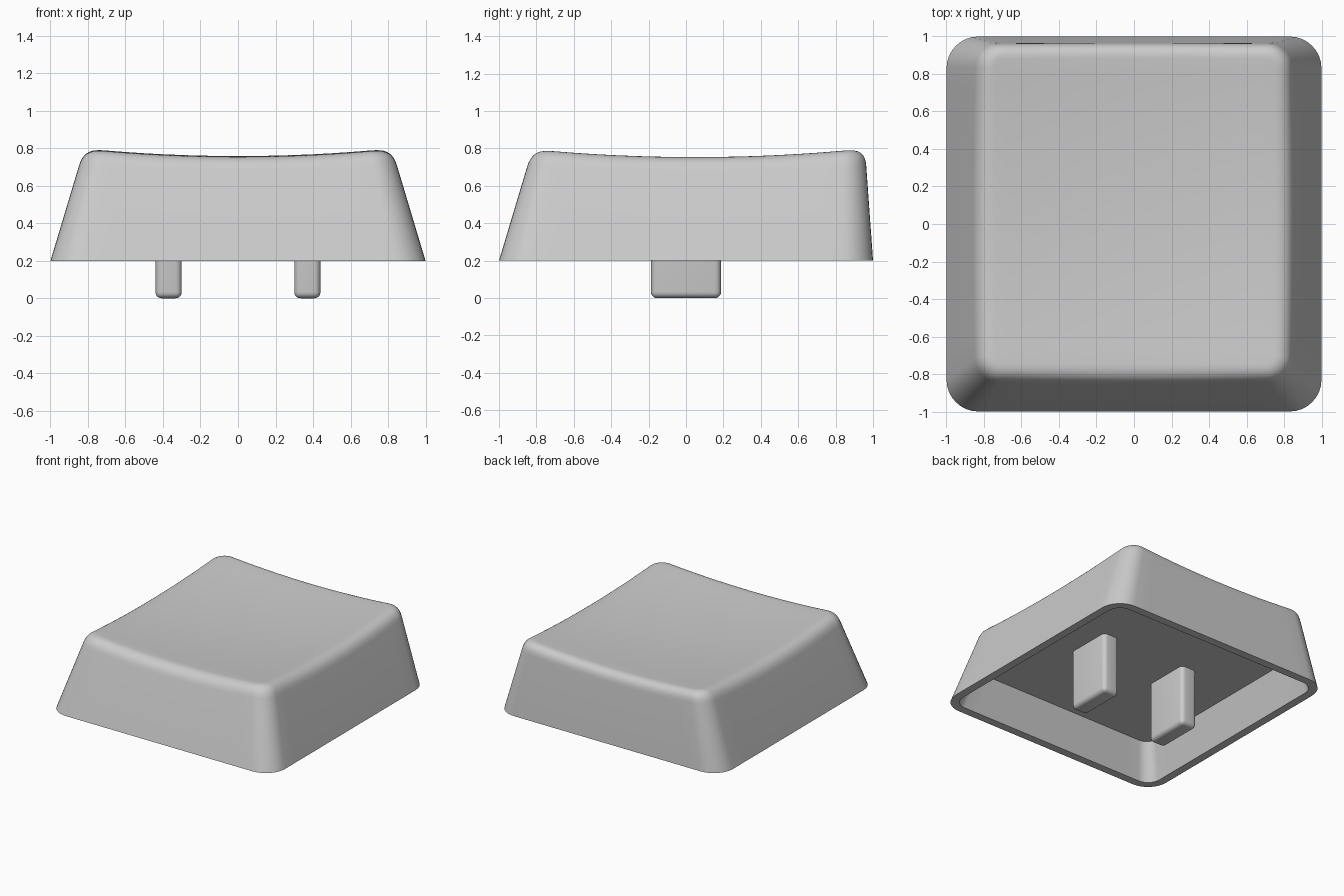
import bpy, bmesh, math

if "Cube" in bpy.data.objects:
    bpy.data.objects.remove(bpy.data.objects["Cube"])

BASE_Z, TOP_Z, CEIL_Z = 0.2, 0.8, 0.48

grey = bpy.data.materials.new("plain grey")
grey.diffuse_color = (0.6, 0.6, 0.6, 1)
grey.use_nodes = True
grey.node_tree.nodes["Principled BSDF"].inputs["Base Color"].default_value = grey.diffuse_color


def rounded_rect(x0, x1, y0, y1, r, corner=8, side=14):
    """Counter-clockwise outline with evenly divided sides and arcs."""
    centres = [(x1 - r, y0 + r, -90), (x1 - r, y1 - r, 0),
               (x0 + r, y1 - r, 90), (x0 + r, y0 + r, 180)]
    arcs = []
    for cx, cy, a in centres:
        arcs.append([(cx + r * math.cos(math.radians(a + 90 * i / corner)),
                      cy + r * math.sin(math.radians(a + 90 * i / corner)))
                     for i in range(corner + 1)])
    pts = []
    for k, arc in enumerate(arcs):
        pts += arc
        (ax, ay), (bx, by) = arc[-1], arcs[(k + 1) % 4][0]
        pts += [(ax + (bx - ax) * i / side, ay + (by - ay) * i / side)
                for i in range(1, side)]
    return pts


def dish(x, y):
    """Height of the scooped top."""
    return 0.72 + 0.06 * x * x + 0.055 * (y - 0.05) ** 2


def finish(name, bm):
    bmesh.ops.recalc_face_normals(bm, faces=bm.faces)
    mesh = bpy.data.meshes.new(name)
    bm.to_mesh(mesh)
    bm.free()
    mesh.materials.append(grey)
    ob = bpy.data.objects.new(name, mesh)
    bpy.context.collection.objects.link(ob)
    bpy.ops.object.select_all(action='DESELECT')
    ob.select_set(True)
    bpy.context.view_layer.objects.active = ob
    bpy.ops.object.shade_smooth_by_angle(angle=math.radians(35))
    return ob


# Hollow cap: rings run from the inner ceiling, over the rim and up to the dish
foot = rounded_rect(-1, 1, -1, 1, 0.17)
crown = rounded_rect(-0.82, 0.82, -0.82, 0.957, 0.12)
lip = rounded_rect(-0.745, 0.745, -0.745, 0.88, 0.05)
ceiling = rounded_rect(-0.85, 0.85, -0.85, 0.915, 0.09)
opening = rounded_rect(-0.935, 0.935, -0.935, 0.935, 0.105)


def wall(b, t, z):
    f = (z - BASE_Z) / (TOP_Z - BASE_Z)
    return (b[0] + (t[0] - b[0]) * f, b[1] + (t[1] - b[1]) * f, z)


rings = [[(x, y, CEIL_Z) for x, y in ceiling],
         [(x, y, BASE_Z) for x, y in opening],
         [(x, y, BASE_Z) for x, y in foot]]
for i in range(9):                       # soft shoulder
    u = i / 8
    ring = []
    for b, t, a in zip(foot, crown, lip):
        edge = dish(*t)
        p, q = wall(b, t, edge - 0.085), wall(b, t, edge)
        s = (a[0], a[1], dish(*a))
        ring.append([p[k] * (1 - u) ** 2 + 2 * q[k] * u * (1 - u) + s[k] * u * u
                     for k in range(3)])
    rings.append(ring)
for i in range(1, 10):                   # scooped top
    f = 1 - i / 10
    pts = [(x * f, 0.0675 + (y - 0.0675) * f) for x, y in lip]
    rings.append([(x, y, dish(x, y)) for x, y in pts])

bm = bmesh.new()
loops = [[bm.verts.new(p) for p in ring] for ring in rings]
n = len(foot)
for lo, hi in zip(loops, loops[1:]):
    for i in range(n):
        j = (i + 1) % n
        bm.faces.new((lo[i], lo[j], hi[j], hi[i]))
bm.faces.new(loops[0])
centre = bm.verts.new((0, 0.0675, dish(0, 0.0675)))
for i in range(n):
    bm.faces.new((loops[-1][i], loops[-1][(i + 1) % n], centre))
finish("keycap_shell", bm)

# Two mounting prongs hanging from the ceiling
for side, x in (("left", -0.37), ("right", 0.37)):
    bm = bmesh.new()
    bmesh.ops.create_cube(bm, size=1)
    for v in bm.verts:
        v.co = (x + v.co.x * 0.14, v.co.y * 0.375, 0.25 + v.co.z * 0.5)
    edges = [e for e in bm.edges if min(v.co.z for v in e.verts) < 0.1]
    bmesh.ops.bevel(bm, geom=edges, offset=0.033, segments=5, profile=0.5,
                    affect='EDGES')
    finish(side + "_prong", bm)
